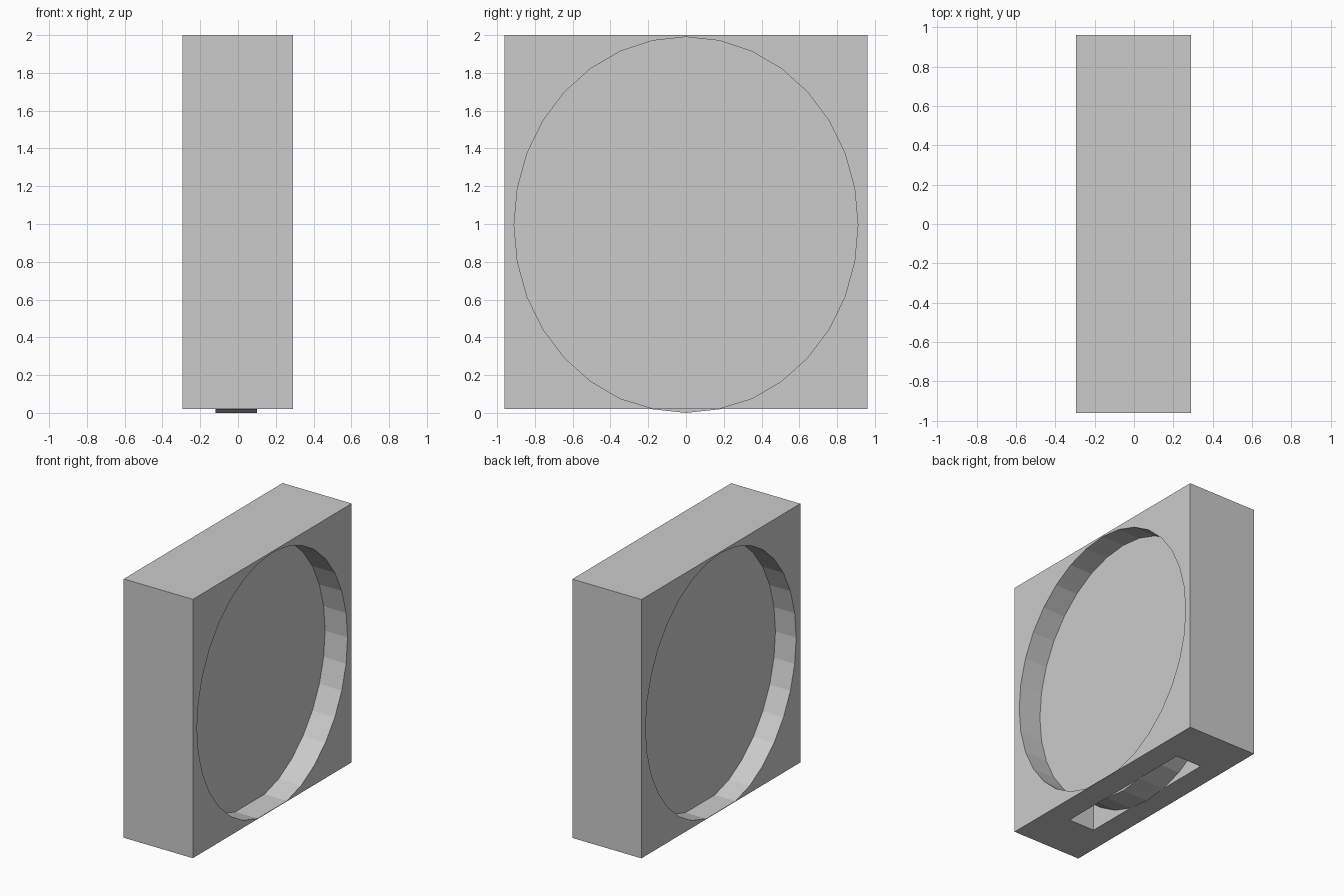
import bpy, bmesh, math

if "Cube" in bpy.data.objects:
    bpy.data.objects.remove(bpy.data.objects["Cube"])

X0, X1 = -0.12, 0.10          # wheel thickness range
FLOOR = 0.02                  # underside of the housing


def make_object(name, bm):
    bmesh.ops.recalc_face_normals(bm, faces=bm.faces)
    mesh = bpy.data.meshes.new(name)
    bm.to_mesh(mesh)
    bm.free()
    obj = bpy.data.objects.new(name, mesh)
    bpy.context.collection.objects.link(obj)
    return obj


def box(name, lo, hi):
    bm = bmesh.new()
    bmesh.ops.create_cube(bm, size=1)
    for v in bm.verts:
        for i in range(3):
            v.co[i] = hi[i] if v.co[i] > 0 else lo[i]
    return make_object(name, bm)


def disc(name, x0, x1, min_z=0.0, sides=32):
    # slightly oval 32-sided disc lying along the x axis
    bm = bmesh.new()
    ring = []
    for i in range(sides):
        a = 2 * math.pi * i / sides
        z = max(0.995 - 0.995 * math.cos(a), min_z)
        ring.append(bm.verts.new((x0, 0.91 * math.sin(a), z)))
    face = bm.faces.new(ring)
    ext = bmesh.ops.extrude_face_region(bm, geom=[face], use_keep_orig=True)
    for g in ext["geom"]:
        if isinstance(g, bmesh.types.BMVert):
            g.co.x = x1
    return make_object(name, bm)


def cut(target, cutter):
    cutter.hide_render = True
    mod = target.modifiers.new("cut", "BOOLEAN")
    mod.operation = "DIFFERENCE"
    mod.solver = "EXACT"
    mod.object = cutter
    bpy.context.view_layer.objects.active = target
    bpy.ops.object.modifier_apply(modifier=mod.name)
    bpy.data.objects.remove(cutter)


# Square housing with a round opening through its sides and a thin floor
housing = box("housing", (-0.295, -0.96, FLOOR), (0.29, 0.96, 2.0))
cut(housing, disc("opening_cutter", -0.5, 0.5, FLOOR + 0.004))

# Slot in the underside that lets the wheel through
cut(housing, box("slot_cutter", (X0, -0.585, -0.1), (X1, 0.585, 0.3)))

# Wheel disc filling the middle of the opening
disc("wheel", X0, X1)
